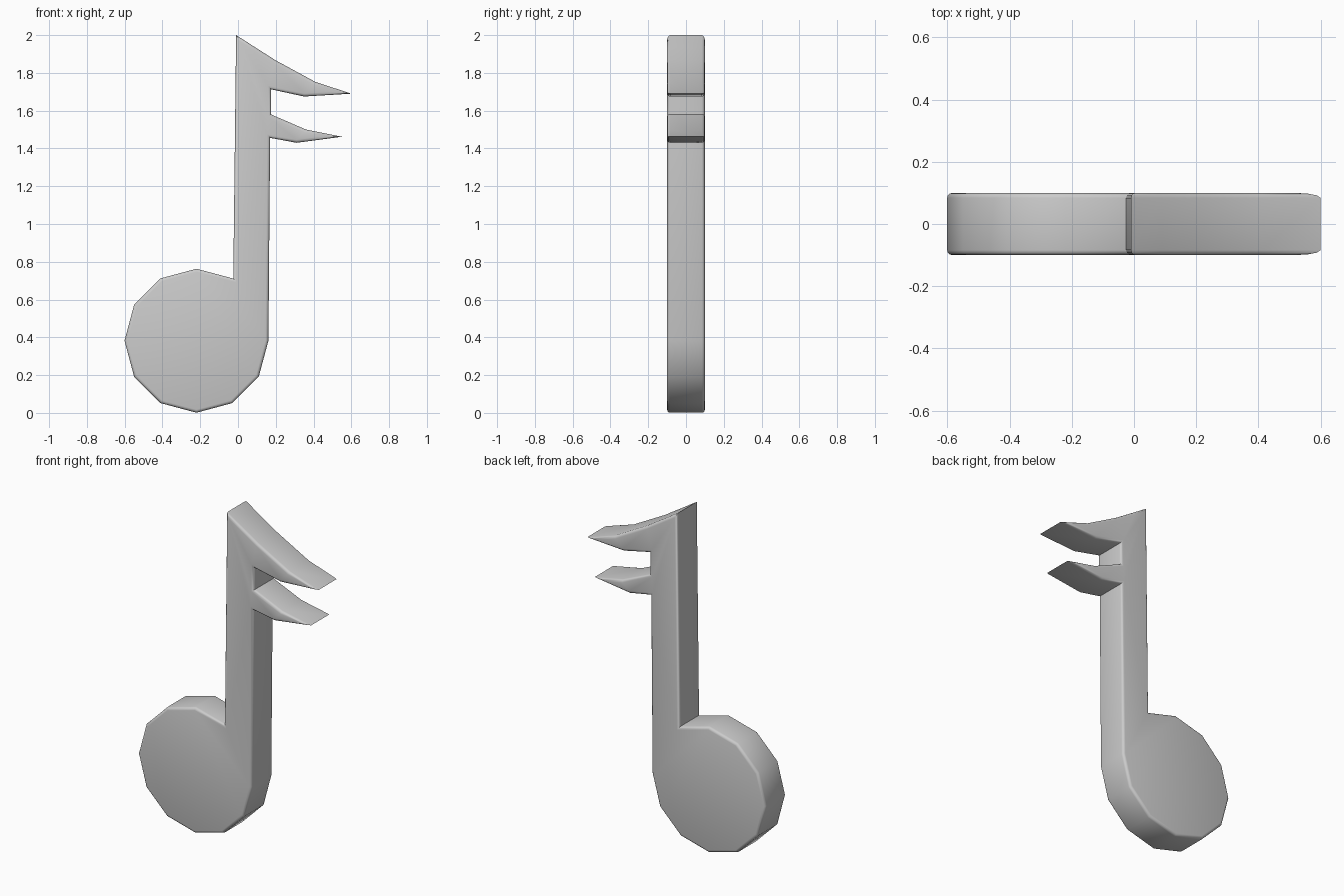
import bpy, bmesh
from math import cos, sin, radians

if "Cube" in bpy.data.objects:
    bpy.data.objects.remove(bpy.data.objects["Cube"])

HALF, ROUND = 0.1, 0.016

# Note head: 11 corners of a 12-sided disc, clockwise from the stem's right side
CX, CZ, R = -0.22, 0.382, 0.381
head = [(CX + R * cos(radians(-30 * i)), CZ + R * sin(radians(-30 * i))) for i in range(10)]

# Stem left side up to the tip, then the two flags down the right side
stem_left = [(-0.025, 0.711), (-0.010, 2.0)]
upper_flag = [(0.09, 1.936), (0.20, 1.866), (0.41, 1.752), (0.60, 1.69),
              (0.35, 1.675), (0.175, 1.713)]
lower_flag = [(0.175, 1.58), (0.36, 1.50), (0.55, 1.462), (0.31, 1.43), (0.17, 1.456)]
outline = head + stem_left + upper_flag + lower_flag

# Extrude the outline through the thickness
bm = bmesh.new()
face = bm.faces.new([bm.verts.new((x, -HALF, z)) for x, z in outline])
ext = bmesh.ops.extrude_face_region(bm, geom=[face])
moved = [v for v in ext["geom"] if isinstance(v, bmesh.types.BMVert)]
bmesh.ops.translate(bm, verts=moved, vec=(0, 2 * HALF, 0))
bmesh.ops.recalc_face_normals(bm, faces=bm.faces[:])

# Round only the front and back rims
rims = [e for e in bm.edges if abs(e.verts[0].co.y - e.verts[1].co.y) < 1e-4]
bmesh.ops.bevel(bm, geom=rims, offset=ROUND, offset_type='OFFSET', segments=3,
                profile=0.5, affect='EDGES', clamp_overlap=True)
bmesh.ops.triangulate(bm, faces=[f for f in bm.faces if len(f.verts) > 4])

mesh = bpy.data.meshes.new("music_note")
bm.to_mesh(mesh)
bm.free()
note = bpy.data.objects.new("music_note", mesh)
bpy.context.collection.objects.link(note)
bpy.context.view_layer.objects.active = note
note.select_set(True)
bpy.ops.object.shade_smooth_by_angle(angle=radians(32))
